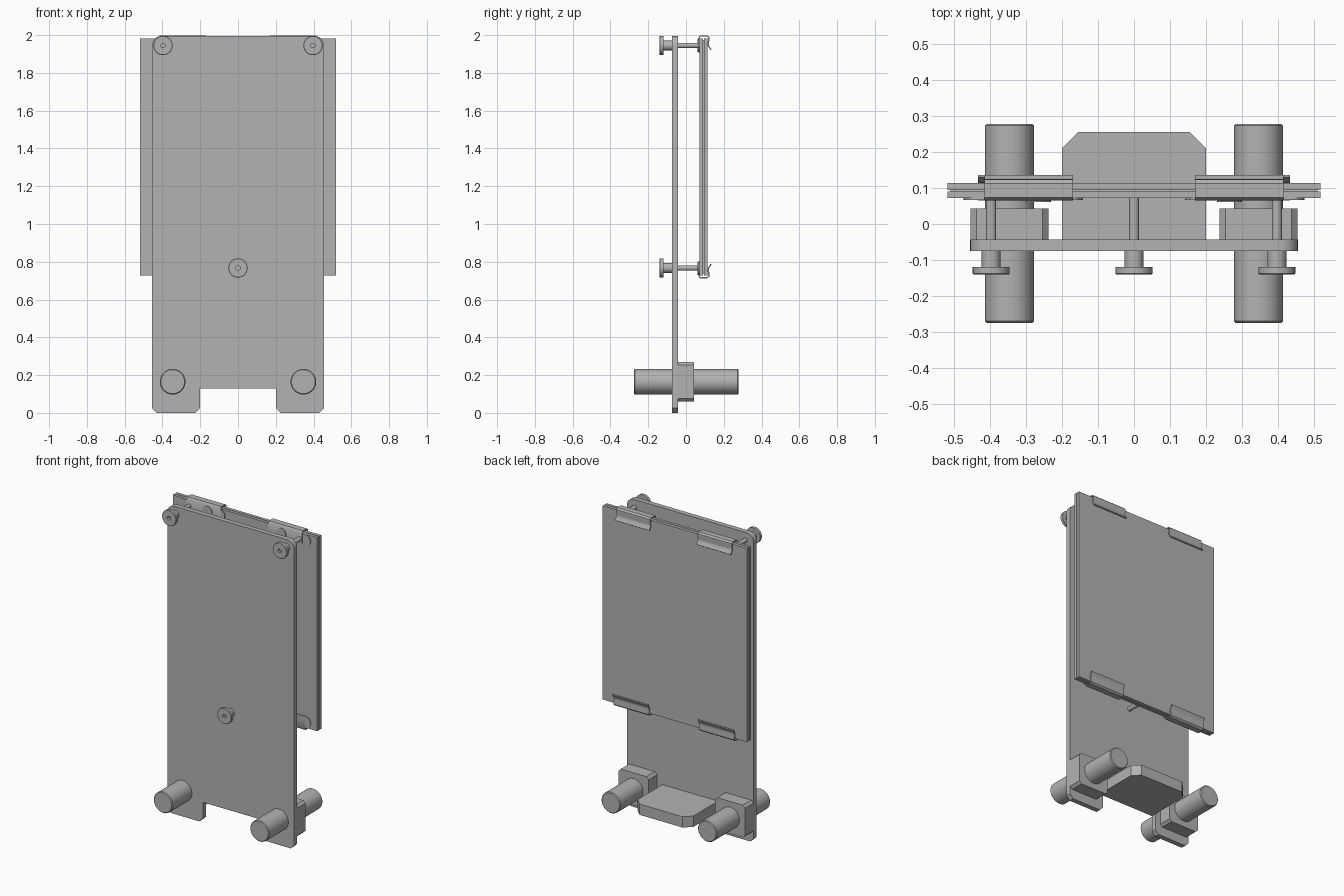
import bpy, bmesh, math
from mathutils import Matrix, Vector

if "Cube" in bpy.data.objects:
    bpy.data.objects.remove(bpy.data.objects["Cube"])

grey = bpy.data.materials.new("plain grey")
grey.diffuse_color = (0.45, 0.45, 0.45, 1)
grey.use_nodes = True
grey.node_tree.nodes["Principled BSDF"].inputs["Base Color"].default_value = grey.diffuse_color


def finish(bm, name, smooth=False):
    bmesh.ops.recalc_face_normals(bm, faces=bm.faces)
    me = bpy.data.meshes.new(name)
    bm.to_mesh(me)
    bm.free()
    me.materials.append(grey)
    ob = bpy.data.objects.new(name, me)
    bpy.context.collection.objects.link(ob)
    if smooth:
        bpy.context.view_layer.objects.active = ob
        ob.select_set(True)
        bpy.ops.object.shade_smooth_by_angle(angle=math.radians(35))
        ob.select_set(False)
    return ob


def extrude(name, pts, a, b, axis="y", smooth=False):
    """Extrude a 2D outline from a to b along the named axis."""
    place = {"x": lambda p: (a, p[0], p[1]),
             "y": lambda p: (p[0], a, p[1]),
             "z": lambda p: (p[0], p[1], a)}[axis]
    step = Vector([(b - a) * (axis == k) for k in "xyz"])
    bm = bmesh.new()
    face = bm.faces.new([bm.verts.new(place(p)) for p in pts])
    res = bmesh.ops.extrude_face_region(bm, geom=[face])
    verts = [g for g in res["geom"] if isinstance(g, bmesh.types.BMVert)]
    bmesh.ops.translate(bm, verts=verts, vec=step)
    return finish(bm, name, smooth)


def lathe(name, x, z, profile, seg=40):
    """Revolve (radius, y) points about a front-to-back axis at x, z."""
    bm = bmesh.new()
    vs = [bm.verts.new((x + r, y, z)) for r, y in profile]
    edges = [bm.edges.new(e) for e in zip(vs, vs[1:])]
    bmesh.ops.spin(bm, geom=vs + edges, cent=(x, 0, z), axis=(0, 1, 0),
                   angle=2 * math.pi, steps=seg)
    bmesh.ops.remove_doubles(bm, verts=bm.verts, dist=0.0004)
    return finish(bm, name, True)


def arc(cx, cz, r, start, end, n=8):
    return [(cx + r * math.cos(math.radians(start + (end - start) * i / n)),
             cz + r * math.sin(math.radians(start + (end - start) * i / n)))
            for i in range(n + 1)]


def chamfered(x0, x1, z0, z1, c):
    return [(x0 + c, z0), (x1 - c, z0), (x1, z0 + c), (x1, z1 - c),
            (x1 - c, z1), (x0 + c, z1), (x0, z1 - c), (x0, z0 + c)]


# Main upright plate: notched foot, rounded top corners
half = [(0.2, 0.13), (0.2, 0.025), (0.225, 0), (0.43, 0), (0.455, 0.025)]
half += arc(0.405, 1.945, 0.05, 0, 90)
extrude("main_plate", half + [(-x, z) for x, z in reversed(half)],
        -0.075, -0.043, smooth=True)

# Shelf above the notch, with cut back corners
extrude("shelf", [(-0.2, -0.045), (0.2, -0.045), (0.2, 0.21), (0.155, 0.255),
                  (-0.155, 0.255), (-0.2, 0.21)], 0.13, 0.2, "z")

# Rear panel made of two sheets around a slim core
for name, y0, y1, w in (("panel_front_sheet", 0.072, 0.09, 0.518),
                        ("panel_core", 0.09, 0.094, 0.51),
                        ("panel_back_sheet", 0.094, 0.114, 0.518)):
    m = 0.518 - w
    extrude(name, [(-w, 0.727 + m), (w, 0.727 + m), (w, 1.983 - m), (-w, 1.983 - m)], y0, y1)

# Sprung clip section: front leg, hook over the edge, pinch and flared lip
centre = [(0.069, 1.92), (0.069, 1.985), (0.075, 1.995), (0.112, 1.995),
          (0.12, 1.988), (0.121, 1.975), (0.117, 1.955), (0.119, 1.943), (0.133, 1.922)]


def strip(path, t):
    """Outline of a bent sheet of thickness t."""
    a, b = [], []
    for i, p in enumerate(path):
        d = Vector(path[min(i + 1, len(path) - 1)]) - Vector(path[max(i - 1, 0)])
        n = Vector((-d.y, d.x)).normalized() * t / 2
        a.append((p[0] + n.x, p[1] + n.y))
        b.append((p[0] - n.x, p[1] - n.y))
    return a + b[::-1]


clip = strip(centre, 0.007)
low_clip = [(y, 2.71 - z) for y, z in clip]

for s, side in ((-1, "left"), (1, "right")):
    # Foot block with the round peg through it
    x = s * 0.346
    extrude("foot_block_" + side, chamfered(x - 0.108, x + 0.108, 0.06, 0.27, 0.016), -0.045, 0.043)
    lathe("peg_" + side, x, 0.165,
          [(0, -0.275), (0.063, -0.275), (0.068, -0.27),
           (0.068, 0.273), (0.063, 0.278), (0, 0.278)], 48)
    # Panel clips
    extrude("top_clip_" + side, clip, s * 0.17, s * 0.415, "x", True)
    extrude("bottom_clip_" + side, low_clip, s * 0.18, s * 0.433, "x", True)
    # Round-ended clip mounts on the panel front
    for z, level in ((1.945, "top"), (0.765, "bottom")):
        ends = arc(0.435, z, 0.038, -90, 90) + arc(0.18, z, 0.038, 90, 270)
        extrude(f"clip_mount_{level}_{side}", [(s * px, pz) for px, pz in ends],
                0.066, 0.072, smooth=True)
        lathe(f"mount_boss_{level}_{side}", s * 0.265, z,
              [(0, 0.061), (0.035, 0.061), (0.035, 0.068), (0, 0.068)], 24)

# Three adjusting screws: drilled head, collar and thin pin to the panel
for name, x, z in (("left", -0.397, 1.945), ("right", 0.397, 1.945), ("lower", 0, 0.767)):
    lathe("adjusting_screw_" + name, x, z,
          [(0, -0.125), (0.012, -0.125), (0.012, -0.14), (0.049, -0.14), (0.051, -0.138),
           (0.051, -0.12), (0.026, -0.12), (0.026, -0.073), (0.014, -0.073),
           (0.014, 0.073), (0, 0.073)])
